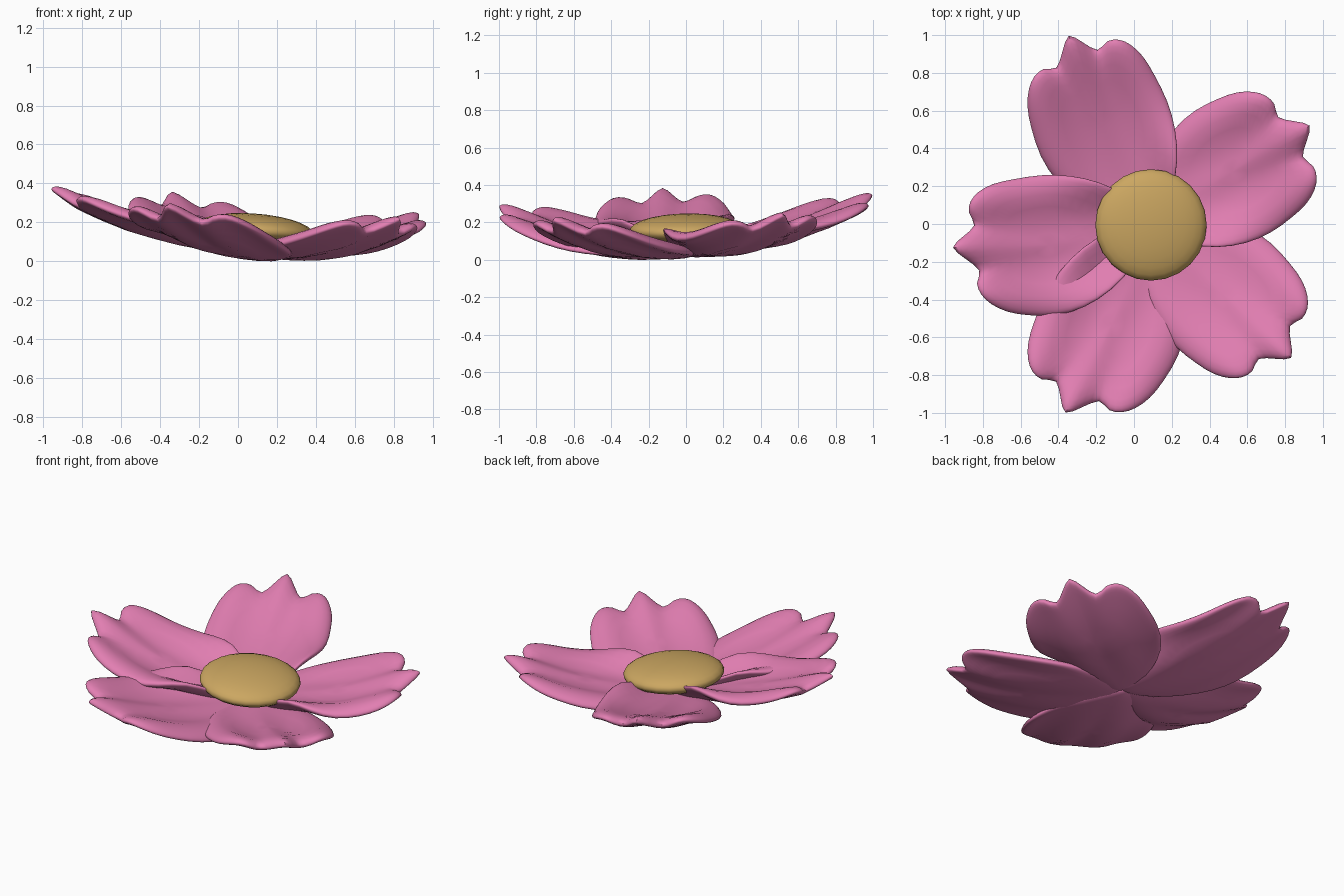
import bpy, bmesh, math
from mathutils import Vector, Matrix

if "Cube" in bpy.data.objects:
    bpy.data.objects.remove(bpy.data.objects["Cube"])

CENTRE = Vector((0.09, -0.005))


def material(name, rgb):
    m = bpy.data.materials.new(name)
    m.diffuse_color = (*rgb, 1)
    m.use_nodes = True
    m.node_tree.nodes["Principled BSDF"].inputs["Base Color"].default_value = m.diffuse_color
    return m


PINK = material("petal pink", (0.76, 0.21, 0.445))
GOLD = material("centre gold", (0.60, 0.385, 0.12))

# half outline of one petal: (along, across), from base to the notched tip
HALF = [(0.0, 0.04), (0.11, 0.18), (0.25, 0.285), (0.40, 0.348), (0.55, 0.372),
        (0.70, 0.362), (0.81, 0.34), (0.89, 0.30), (0.938, 0.25), (0.955, 0.19),
        (0.935, 0.12), (1.0, 0.06), (1.06, 0.0)]
OUTLINE = HALF + [(u, -v) for u, v in reversed(HALF[:-1])]
RINGS = [1, 0.995, 0.98, 0.955, 0.92, 0.85, 0.72, 0.55, 0.36, 0.17]


def smooth_loop(points, steps=2):
    """Catmull-Rom curve through a closed loop."""
    out, n = [], len(points)
    for i in range(n):
        a, b, c, d = (Vector(points[(i + k) % n]) for k in (-1, 0, 1, 2))
        for s in range(steps):
            t = s / steps
            out.append(0.5 * (2 * b + (c - a) * t + (2 * a - 5 * b + 4 * c - d) * t * t
                              + (3 * b - a - 3 * c + d) * t ** 3))
    return out


def mid_height(u, v, over):
    """Upward sweep, lengthwise ribs, and sides cupped more where they overlap a neighbour."""
    u = max(u, 0)
    ribs = 0.009 * math.cos(2 * math.pi * v / 0.25) * min(u / 0.6, 1)
    if over:
        cup = 0.55 - 0.12 * u + 2.0 * math.exp(-(u / 0.35) ** 2)
    else:
        cup = 0.15 + 0.28 * u
    return 0.045 + 0.22 * u ** 2.3 + cup * v * v + ribs


def petal(name, angle, size, width, shift, lift, left_over, right_over):
    bm = bmesh.new()
    loop = smooth_loop(OUTLINE)
    n = len(loop)
    hub = Vector((0.55, 0))
    turn = Matrix.Rotation(math.radians(angle), 2)

    def vert(p, s, side):
        bend = shift * math.sin(math.pi * min(max(p.x / 1.06, 0), 1))
        q = turn @ Vector((p.x * size, p.y * width + bend))
        t = side * 0.035 * math.sqrt(1 - s ** 8) - 0.025 * s ** 8 * min(max(p.x, 0) / 0.5, 1)
        z = mid_height(p.x, p.y, left_over if p.y > 0 else right_over) + t
        z += lift - 0.075 * q.x + 0.025 * q.y
        return bm.verts.new((q.x + CENTRE.x, q.y + CENTRE.y, z))

    rim = [vert(p, 1, 0) for p in loop]
    for side in (1, -1):
        prev = rim
        for s in RINGS[1:]:
            ring = [vert(hub + (p - hub) * s, s, side) for p in loop]
            for i in range(n):
                j = (i + 1) % n
                bm.faces.new((prev[i], prev[j], ring[j], ring[i]))
            prev = ring
        mid = vert(hub, 0, side)
        for i in range(n):
            bm.faces.new((prev[i], prev[(i + 1) % n], mid))
    bmesh.ops.recalc_face_normals(bm, faces=bm.faces)
    return finish(bm, name, PINK)


def finish(bm, name, mat):
    me = bpy.data.meshes.new(name)
    bm.to_mesh(me)
    bm.free()
    me.materials.append(mat)
    ob = bpy.data.objects.new(name, me)
    bpy.context.collection.objects.link(ob)
    bpy.ops.object.select_all(action='DESELECT')
    ob.select_set(True)
    bpy.context.view_layer.objects.active = ob
    bpy.ops.object.shade_smooth_by_angle(angle=math.radians(60))
    return ob


# five petals: angle, length, width, sideways bend, lift, left and right side overlapping
parts = [petal("petal_right_back", 32, 0.935, 1.02, 0.01, 0.0, False, True),
         petal("petal_back", 113.5, 1.03, 0.98, 0.025, 0.0, False, True),
         petal("petal_left", 186.5, 0.995, 1.0, 0.045, 0.01, True, True),
         petal("petal_front", 245.5, 1.03, 1.04, 0.03, -0.012, False, True),
         petal("petal_right_front", -43.5, 0.965, 1.0, -0.005, 0.0, False, False)]

# flattened dome in the middle
bm = bmesh.new()
bmesh.ops.create_uvsphere(bm, u_segments=24, v_segments=14, radius=1)
for v in bm.verts:
    x, y, z = v.co
    v.co = (CENTRE.x + 0.295 * x, CENTRE.y + 0.295 * y,
            0.16 + 0.08 * z - 0.022 * x + 0.007 * y)
parts.append(finish(bm, "flower_centre", GOLD))

# rest the flower on the ground
low = min(v.co.z for ob in parts for v in ob.data.vertices)
for ob in parts:
    ob.data.transform(Matrix.Translation((0, 0, -low)))
